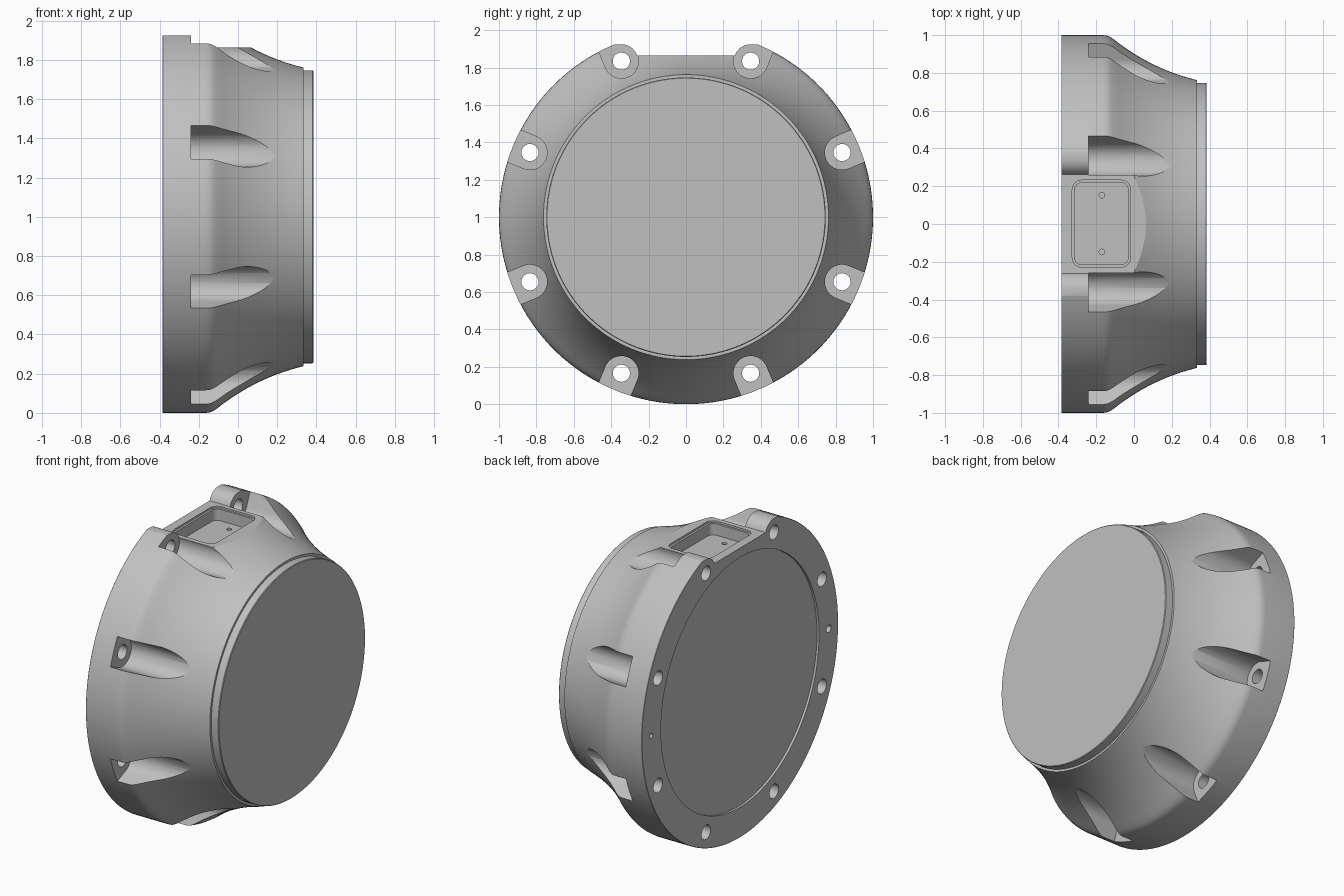
import bpy, bmesh, math
from mathutils import Vector

if "Cube" in bpy.data.objects:
    bpy.data.objects.remove(bpy.data.objects["Cube"])

grey = bpy.data.materials.new("plain_grey")
grey.diffuse_color = (0.53, 0.53, 0.53, 1)
grey.use_nodes = True
grey.node_tree.nodes["Principled BSDF"].inputs["Base Color"].default_value = grey.diffuse_color

BOLT_R = 0.903                                   # bolt circle radius
BOLTS = [math.radians(22.5 + 45 * k) for k in range(8)]
CZ = 1.0                                         # height of the housing axis


def finish(bm, name):
    bmesh.ops.recalc_face_normals(bm, faces=bm.faces)
    me = bpy.data.meshes.new(name)
    bm.to_mesh(me)
    bm.free()
    me.materials.append(grey)
    ob = bpy.data.objects.new(name, me)
    bpy.context.collection.objects.link(ob)
    return ob


def revolve(name, profile, steps=160):
    """Spin (x, radius) points around the housing axis."""
    bm = bmesh.new()
    vs = [bm.verts.new((x, 0, CZ + r)) for x, r in profile]
    es = [bm.edges.new(p) for p in zip(vs, vs[1:])]
    bmesh.ops.spin(bm, geom=vs + es, cent=(0, 0, CZ), axis=(1, 0, 0),
                   angle=math.tau, steps=steps)
    bmesh.ops.remove_doubles(bm, verts=bm.verts, dist=1e-5)
    return finish(bm, name)


def prism(bm, pts, a, b, axis="x"):
    """Extrude an outline from a to b: (y, z) outline along x, or (x, y) along z."""
    def place(p, d):
        return (d, p[0], p[1] + CZ) if axis == "x" else (p[0], p[1], d)
    lo = [bm.verts.new(place(p, a)) for p in pts]
    hi = [bm.verts.new(place(p, b)) for p in pts]
    n = len(pts)
    bm.faces.new(lo)
    bm.faces.new(hi)
    for i in range(n):
        bm.faces.new((lo[i], lo[(i + 1) % n], hi[(i + 1) % n], hi[i]))


def arc(cx, cy, r, a0, a1, n):
    return [(cx + r * math.cos(a0 + (a1 - a0) * i / n),
             cy + r * math.sin(a0 + (a1 - a0) * i / n)) for i in range(n + 1)]


def circle(cx, cy, r, n=24):
    return arc(cx, cy, r, 0, math.tau, n)[:-1]


def rounded_rect(x0, x1, y0, y1, r):
    q = math.pi / 2
    return (arc(x1 - r, y1 - r, r, 0, q, 6) + arc(x0 + r, y1 - r, r, q, 2 * q, 6)
            + arc(x0 + r, y0 + r, r, 2 * q, 3 * q, 6)
            + arc(x1 - r, y0 + r, r, 3 * q, 4 * q, 6))


def cut(target, bm, name):
    cutter = finish(bm, name)
    cutter.hide_render = True
    mod = target.modifiers.new(name, "BOOLEAN")
    mod.operation = "DIFFERENCE"
    mod.solver = "EXACT"
    mod.object = cutter
    bpy.context.view_layer.objects.active = target
    bpy.ops.object.modifier_apply(modifier=mod.name)
    bpy.data.objects.remove(cutter, do_unlink=True)


# Housing: flange, rounded shoulder and concave flare, shallow recess in the back
p0, p1, p2 = Vector((-0.11, 0.98)), Vector((0.089, 0.821)), Vector((0.333, 0.762))
flare = [tuple(p0 * (1 - t) ** 2 + p1 * 2 * t * (1 - t) + p2 * t * t)
         for t in [i / 14 for i in range(15)]]
housing = revolve("housing", [(-0.37, 0), (-0.37, 0.805), (-0.385, 0.805), (-0.385, 0.998),
                              (-0.383, 1), (-0.165, 1), (-0.145, 0.998), (-0.128, 0.991)]
                  + flare + [(0.333, 0)])

# Flat on top, leaving a rounded ear around the two upper bolts
ey, ez = BOLT_R * math.sin(math.pi / 8), BOLT_R * math.cos(math.pi / 8)
FLAT, EAR = 0.865, 0.09
start = math.pi - math.asin((FLAT - ez) / EAR)
side = arc(ey, ez, EAR, start, math.pi / 2, 10) + [(0.46, ez + EAR), (0.46, 1.2)]
bm = bmesh.new()
prism(bm, side + [(-y, z) for y, z in reversed(side)], -0.6, 0.6)
cut(housing, bm, "flat_cutter")

# Bolt pockets: U-shaped channels open to the outside
bm = bmesh.new()
for a in BOLTS:
    u = [(1.2, -0.092)] + [(1.2, 0.092)] + arc(BOLT_R, 0, 0.092, math.pi / 2, 1.5 * math.pi, 20)
    c, s = math.cos(a), math.sin(a)
    prism(bm, [(c * p - s * q, s * p + c * q) for p, q in u], -0.24, 0.6)
cut(housing, bm, "pocket_cutter")

# Bolt holes through the flange, and two pin holes in the back
bm = bmesh.new()
for a in BOLTS:
    prism(bm, circle(BOLT_R * math.cos(a), BOLT_R * math.sin(a), 0.046), -0.6, -0.1)
prism(bm, circle(-0.903, 0, 0.024), -0.6, -0.32)
prism(bm, circle(0.903, 0, 0.015), -0.6, -0.32)
cut(housing, bm, "hole_cutter")

# Tray in the flat: shallow rim, deeper well, two small screw holes
top = CZ + FLAT
for name, inset, depth in (("rim_cutter", 0, 0.012), ("well_cutter", 0.013, 0.085)):
    bm = bmesh.new()
    prism(bm, rounded_rect(-0.327 + inset, -0.018 - inset, -0.228 + inset, 0.232 - inset,
                           0.05 - inset), top - depth, 2.2, "z")
    cut(housing, bm, name)
bm = bmesh.new()
for y in (-0.148, 0.152):
    prism(bm, circle(-0.17, y, 0.015, 16), top - 0.12, 2.2, "z")
cut(housing, bm, "screw_cutter")

# Round front cap
cap = revolve("front_cap", [(0.3, 0), (0.3, 0.747), (0.381, 0.747), (0.385, 0.743), (0.385, 0)])

for ob in (housing, cap):
    bpy.ops.object.select_all(action="DESELECT")
    ob.select_set(True)
    bpy.context.view_layer.objects.active = ob
    bpy.ops.object.shade_smooth_by_angle(angle=math.radians(28))
